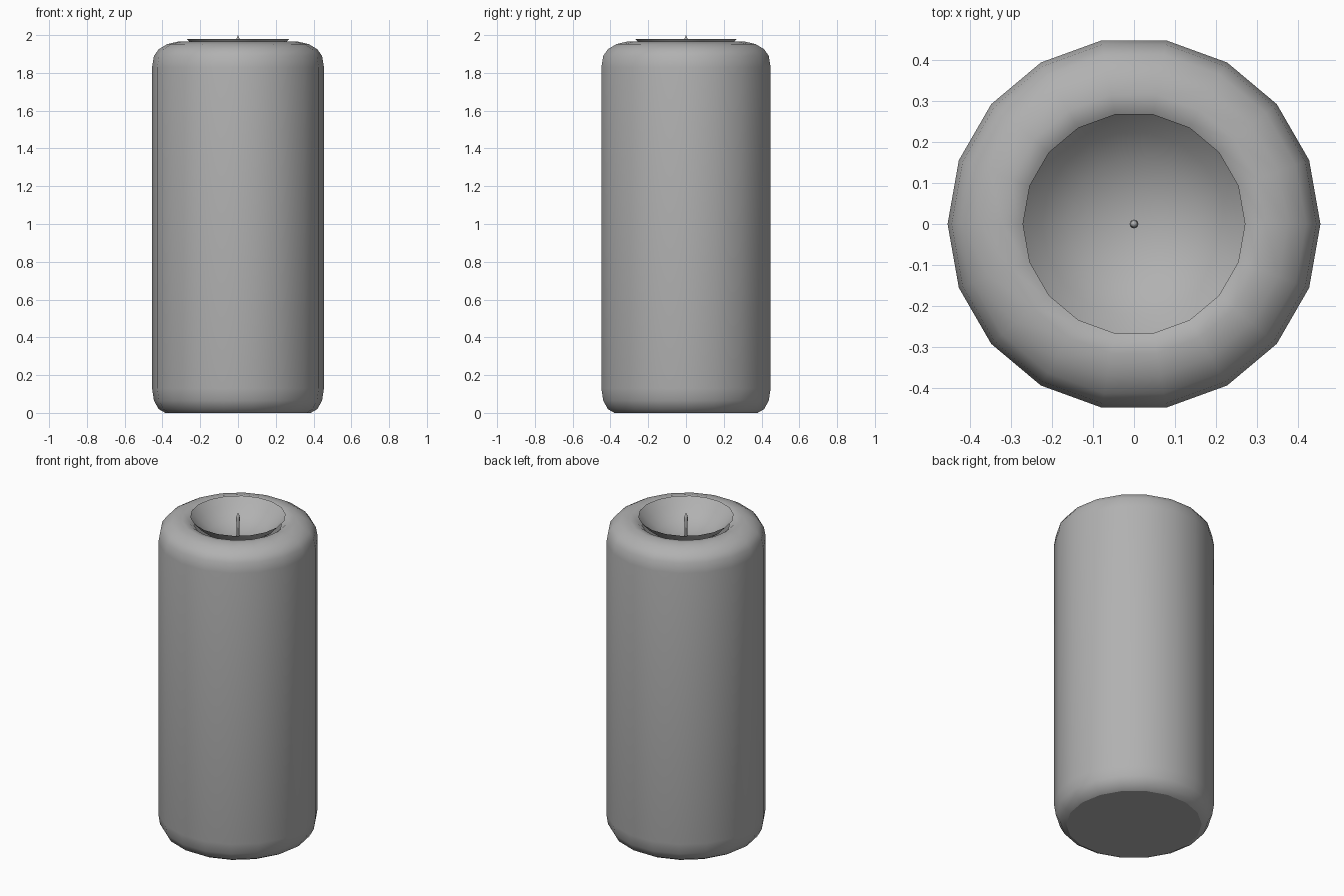
import bpy, bmesh, math

if "Cube" in bpy.data.objects:
    bpy.data.objects.remove(bpy.data.objects["Cube"])

grey = bpy.data.materials.new("wax_grey")
grey.diffuse_color = (0.44, 0.44, 0.44, 1)
grey.use_nodes = True
grey.node_tree.nodes["Principled BSDF"].inputs["Base Color"].default_value = grey.diffuse_color

def lathe(name, profile, sides, base=False):
    """Spin a (radius, z) profile around z; zero radius makes a pole, base adds a crisp flat bottom."""
    bm = bmesh.new()
    rings = []
    for r, z in profile:
        angles = [2 * math.pi * i / sides for i in range(sides if r else 1)]
        rings.append([bm.verts.new((r * math.cos(a), r * math.sin(a), z)) for a in angles])
    for a, b in zip(rings, rings[1:]):
        for i in range(sides):
            j = (i + 1) % sides
            top = [b[0]] if len(b) == 1 else [b[j], b[i]]
            bm.faces.new([a[i], a[j]] + top)
    if base:
        bm.faces.new(rings[0][::-1])
    for f in bm.faces:
        f.smooth = True
    if base:
        for e in bm.edges:
            if all(v in rings[0] for v in e.verts):
                e.smooth = False
    mesh = bpy.data.meshes.new(name)
    bm.to_mesh(mesh)
    bm.free()
    mesh.materials.append(grey)
    obj = bpy.data.objects.new(name, mesh)
    bpy.context.collection.objects.link(obj)
    return obj

# Wax body: rounded edges, rolling inward at the top
lathe("candle_body", [(0.385, 0), (0.42, 0.02), (0.445, 0.065), (0.455, 0.13),
                      (0.455, 1.83), (0.445, 1.89), (0.42, 1.925), (0.375, 1.952),
                      (0.32, 1.965), (0.28, 1.957), (0.25, 1.93)], 18, base=True)

# Melted hollow: thin shallow bowl whose rim stands just above the wax
lathe("melted_bowl", [(0.272, 1.98), (0.225, 1.928), (0.16, 1.88),
                      (0.08, 1.852), (0, 1.842)], 18)

# Wick standing in the hollow
lathe("wick", [(0.007, 1.83), (0.008, 1.90), (0.011, 1.965), (0.009, 1.98), (0, 2.0)], 8, base=True)
